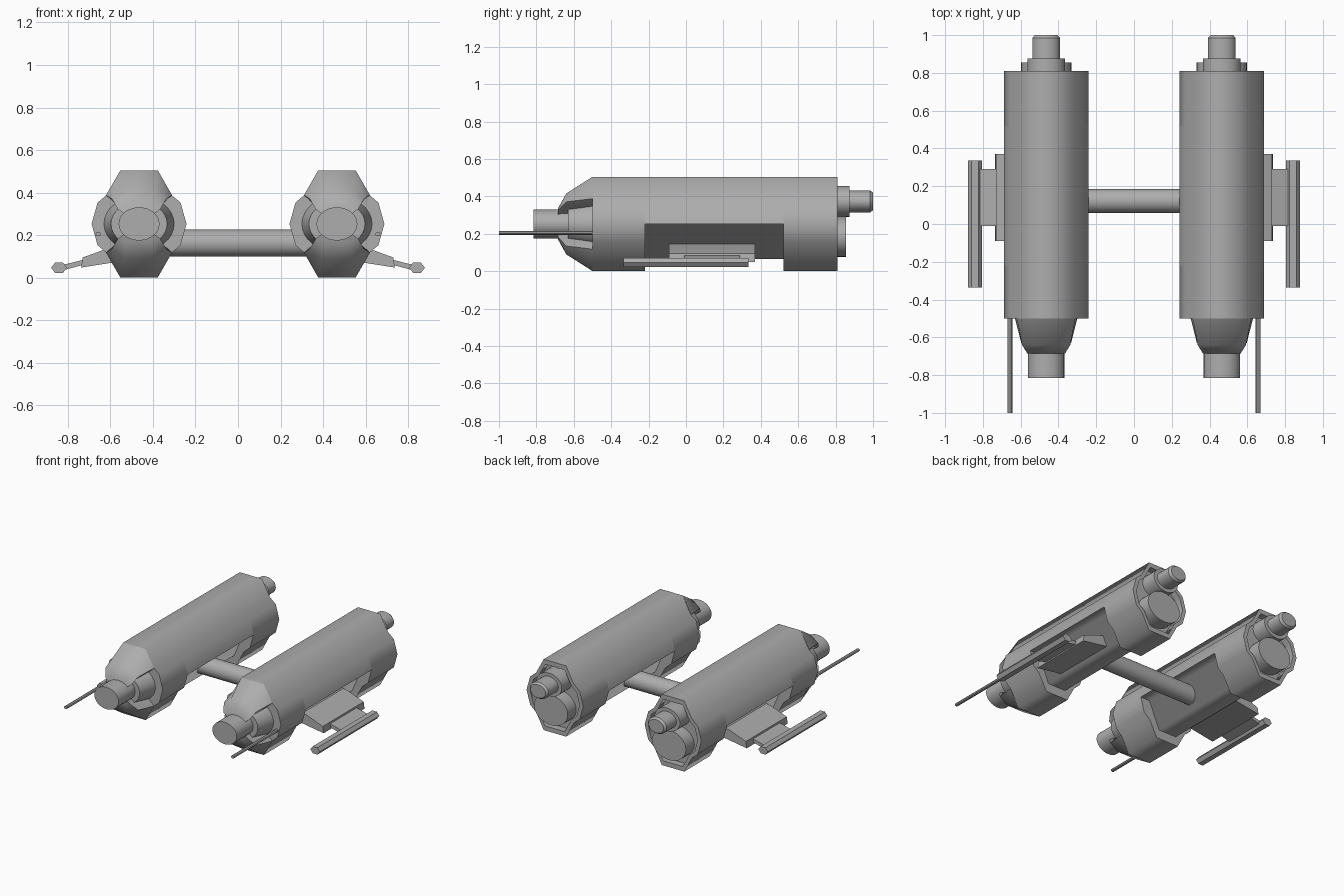
import bpy, bmesh, math
from mathutils import Vector

old = bpy.data.objects.get("Cube")
if old:
    bpy.data.objects.remove(old, do_unlink=True)

grey = bpy.data.materials.new("plain_grey")
grey.use_nodes = True
GREY = (0.42, 0.42, 0.42, 1)
grey.diffuse_color = GREY
grey.node_tree.nodes["Principled BSDF"].inputs["Base Color"].default_value = GREY

PX, PZ = 0.465, 0.253   # pod axis


def loft(name, rings, angle=35):
    """Skin a list of equal-length rings of 3D points and close both ends."""
    bm = bmesh.new()
    loops = [[bm.verts.new(p) for p in ring] for ring in rings]
    n = len(loops[0])
    for a, b in zip(loops, loops[1:]):
        for i in range(n):
            j = (i + 1) % n
            bm.faces.new((a[i], a[j], b[j], b[i]))
    bm.faces.new(loops[0][::-1])
    bm.faces.new(loops[-1])
    bmesh.ops.recalc_face_normals(bm, faces=bm.faces)
    mesh = bpy.data.meshes.new(name)
    bm.to_mesh(mesh)
    bm.free()
    mesh.materials.append(grey)
    obj = bpy.data.objects.new(name, mesh)
    bpy.context.collection.objects.link(obj)
    bpy.ops.object.select_all(action='DESELECT')
    obj.select_set(True)
    bpy.context.view_layer.objects.active = obj
    bpy.ops.object.shade_smooth_by_angle(angle=math.radians(angle))
    return obj


def section(points, y, side, scale=1.0):
    """Place a 2D section, given around the pod axis, at depth y."""
    return [Vector((side * (PX + x * scale), y, PZ + z * scale)) for x, z in points]


def mirrored(half):
    """Complete a right half section with its left half."""
    return half + [(-x, z) for x, z in reversed(half) if x > 0]


def ellipse(rx, rz, cx=0.0, cz=0.0, n=32):
    return [(cx + rx * math.cos(math.tau * i / n), cz + rz * math.sin(math.tau * i / n))
            for i in range(n)]


def drum(name, side, steps, cz=0.0, cx=0.0, n=32):
    """Round part along y; steps are (y, rx, rz)."""
    return loft(name, [section(ellipse(rx, rz, cx, cz, n), y, side) for y, rx, rz in steps])


upper = [(0.088, 0.252), (0.148, 0.14), (0.195, 0.1), (0.223, 0.0)]
full = mirrored(upper + [(x, -z) for x, z in reversed(upper[:-1])])
# Middle of the pod: ledges at half height above a tapered keel
notched = mirrored(upper + [(0.15, 0.0), (0.07, -0.188)])

for side, label in ((1, "left"), (-1, "right")):
    # Pod hull, with a shallow recess in the rear face
    loft(label + "_hull_front", [section(full, y, side) for y in (-0.5, -0.22)], 70)
    loft(label + "_hull_middle", [section(notched, y, side) for y in (-0.22, 0.52)], 70)
    loft(label + "_hull_rear", [section(full, 0.52, side), section(full, 0.81, side),
                                section(full, 0.81, side, 0.87),
                                section(full, 0.76, side, 0.87)], 70)

    # Nose: two tapered caps around a recessed core
    for flip, where in ((1, "upper"), (-1, "lower")):
        rings = []
        for y, ax, az, bx, bz in ((-0.5, 0.088, 0.252, 0.155, 0.135),
                                  (-0.64, 0.07, 0.163, 0.128, 0.118),
                                  (-0.685, 0.055, 0.082, 0.1, 0.07)):
            half = [(ax, az * flip), (bx, bz * flip), (0.02, 0.01 * flip)]
            rings.append(section(mirrored(half), y, side))
        loft(f"{label}_{where}_nose_cap", rings, 50)
    drum(label + "_nose_core", side, [(-0.5, 0.165, 0.13), (-0.63, 0.132, 0.105)])
    drum(label + "_nose_barrel", side, [(-0.6, 0.096, 0.078), (-0.815, 0.096, 0.078)])

    # Rear disc and nozzle
    drum(label + "_rear_disc", side, [(0.75, 0.133, 0.108), (0.855, 0.133, 0.108)], -0.068)
    drum(label + "_nozzle_collar", side, [(0.75, 0.1, 0.082), (0.875, 0.1, 0.082)], 0.12)
    drum(label + "_nozzle", side, [(0.8, 0.073, 0.058), (0.985, 0.073, 0.058),
                                   (1.0, 0.06, 0.047)], 0.12)

    # Front antenna
    drum(label + "_antenna", side, [(-0.49, 0.013, 0.01), (-1.0, 0.013, 0.01)],
         -0.048, 0.192, 8)

    # Drooping wing: thick root, thin tip and a six-sided rod
    root = [(0.06, -0.1), (0.14, -0.112), (0.265, -0.158), (0.272, -0.205), (0.06, -0.172)]
    loft(label + "_wing_root", [section(root, y, side) for y in (-0.09, 0.37)])
    tip = [(0.26, -0.168), (0.355, -0.192), (0.35, -0.216), (0.26, -0.192)]
    loft(label + "_wing_tip", [section(tip, y, side) for y in (-0.01, 0.29)])
    drum(label + "_wing_rod", side, [(-0.335, 0.037, 0.028), (0.335, 0.037, 0.028)],
         -0.206, 0.376, 6)

# Tube joining the pods
tube = [[Vector((x, 0.122 + y, 0.163 + z)) for y, z in ellipse(0.063, 0.063)]
        for x in (-0.42, 0.42)]
loft("cross_tube", tube)
